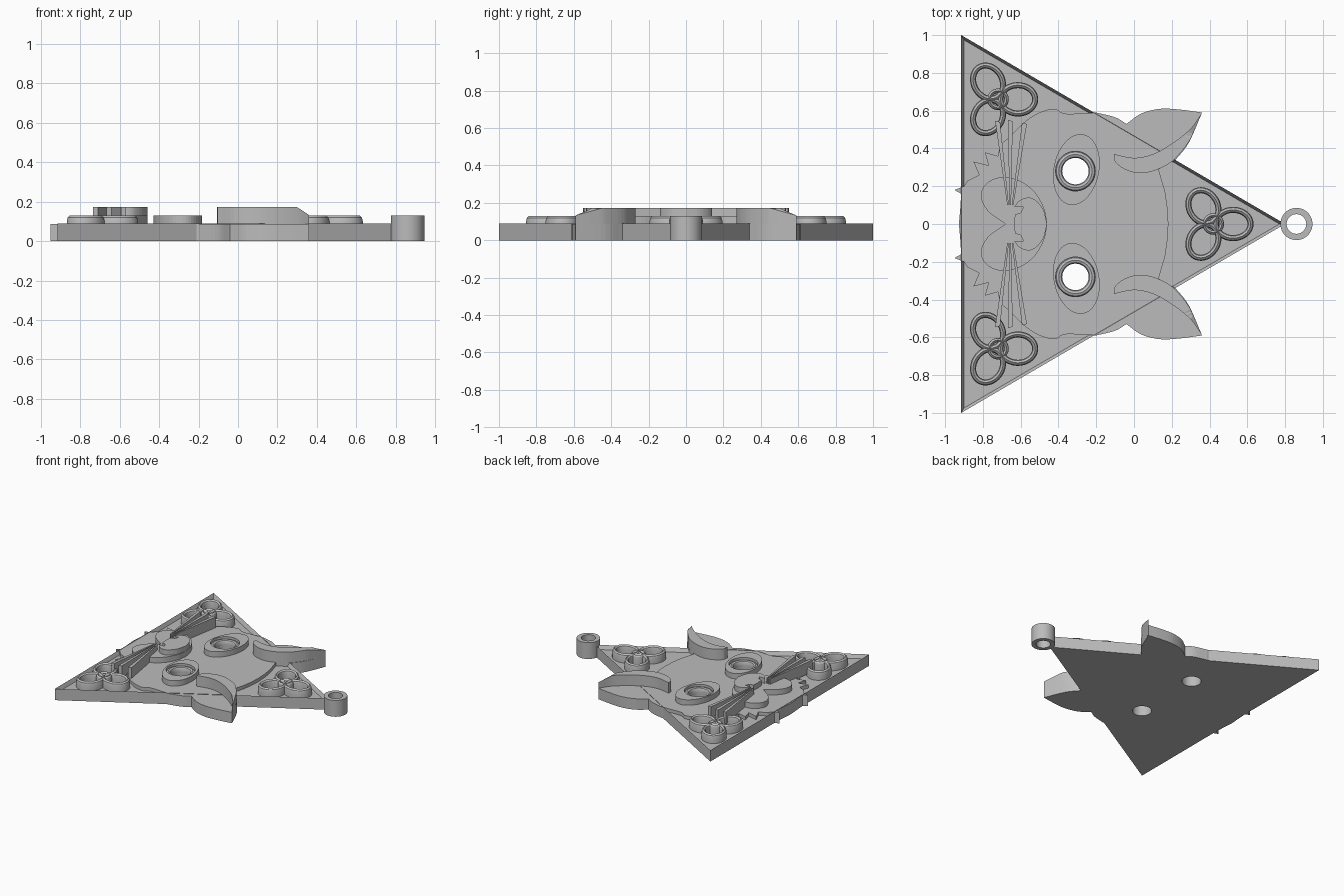
import bpy, bmesh
from math import sin, cos, pi
from mathutils import Vector

if "Cube" in bpy.data.objects:
    bpy.data.objects.remove(bpy.data.objects["Cube"])

GREY = (0.5, 0.5, 0.5, 1)
grey = bpy.data.materials.new("plain grey")
grey.use_nodes = True
grey.diffuse_color = GREY
grey.node_tree.nodes["Principled BSDF"].inputs["Base Color"].default_value = GREY

RIM, FLOOR, HEAD, MID, HIGH = 0.09, 0.06, 0.087, 0.13, 0.172


def add(name, bm):
    bmesh.ops.recalc_face_normals(bm, faces=bm.faces)
    mesh = bpy.data.meshes.new(name)
    bm.to_mesh(mesh)
    bm.free()
    ob = bpy.data.objects.new(name, mesh)
    bpy.context.collection.objects.link(ob)
    mesh.materials.append(grey)
    return ob


def slab(points, z0, z1):
    """Extrude a flat outline between two heights; returns bmesh and top face."""
    bm = bmesh.new()
    face = bm.faces.new([bm.verts.new((x, y, z0)) for x, y in points])
    out = bmesh.ops.extrude_face_region(bm, geom=[face])["geom"]
    for v in out:
        if isinstance(v, bmesh.types.BMVert):
            v.co.z = z1
    top = [f for f in out if isinstance(f, bmesh.types.BMFace)][0]
    return bm, top


def prism(name, points, z0, z1):
    return add(name, slab(points, z0, z1)[0])


def mirrored(half):
    return half + [(x, -y) for x, y in reversed(half) if y > 0]


def ellipse(cx, cy, a, b, turn=0, n=48):
    pts = []
    for i in range(n):
        t = 2 * pi * i / n
        u, v = a * cos(t), b * sin(t)
        pts.append((cx + u * cos(turn) - v * sin(turn), cy + u * sin(turn) + v * cos(turn)))
    return pts


def smooth_path(pts, steps=5):
    """Rounded open path through the given points."""
    p = [Vector(q) for q in pts]
    p = [2 * p[0] - p[1]] + p + [2 * p[-1] - p[-2]]
    out = []
    for i in range(1, len(p) - 2):
        a, b, c, d = p[i - 1:i + 3]
        for k in range(steps):
            t = k / steps
            q = 0.5 * (2 * b + (c - a) * t + (2 * a - 5 * b + 4 * c - d) * t * t
                       + (3 * b - a - 3 * c + d) * t ** 3)
            out.append((q.x, q.y))
    return out + [tuple(pts[-1])]


def cut(ob, cutter):
    mod = ob.modifiers.new("cut", "BOOLEAN")
    mod.operation, mod.solver, mod.object = "DIFFERENCE", "EXACT", cutter
    bpy.context.view_layer.objects.active = ob
    bpy.ops.object.modifier_apply(modifier=mod.name)


def drill(targets, x, y, r, z0, z1):
    cutter = prism("drill", ellipse(x, y, r, r), z0, z1)
    cutter.hide_render = True
    for ob in targets:
        cut(ob, cutter)
    bpy.data.objects.remove(cutter)


def shade(ob):
    bpy.ops.object.select_all(action="DESELECT")
    ob.select_set(True)
    bpy.context.view_layer.objects.active = ob
    bpy.ops.object.shade_smooth_by_angle()


def loop_band(name, points, width, z0, z1):
    """Closed band with rounded top and bottom edges."""
    prof = [(-1, 0), (-1, .65), (-.7, .88), (0, 1), (.7, .88), (1, .65), (1, 0)]
    n, bm, rows = len(points), bmesh.new(), []
    for i in range(n):
        p = Vector(points[i])
        d = (Vector(points[(i + 1) % n]) - Vector(points[i - 1])).normalized()
        rows.append([bm.verts.new((p.x + d.y * width * s, p.y - d.x * width * s,
                                   z0 + (z1 - z0) * h)) for s, h in prof])
    for i in range(n):
        a, b = rows[i], rows[(i + 1) % n]
        for j in range(len(prof)):
            k = (j + 1) % len(prof)
            bm.faces.new((a[j], a[k], b[k], b[j]))
    ob = add(name, bm)
    shade(ob)
    return ob


# Triangular tray with a raised rim
bm, top = slab([(-.915, -1), (.8, 0), (-.915, 1)], 0, RIM)
bmesh.ops.inset_region(bm, faces=[top], thickness=0.03)
for v in top.verts:
    v.co.z = FLOOR
tray = add("tray", bm)

# Head silhouette: crown, ears, cheeks and jagged fur
crown = [(.182, 0), (.178, .08), (.165, .17), (.13, .29), (.22, .34)]
ear_side = smooth_path([(.22, .34), (.29, .43), (.36, .59)])[1:]
ear_back = smooth_path([(.36, .59), (.25, .605), (.14, .61), (.04, .585), (-.04, .53)])[1:]
cheek = smooth_path([(-.04, .53), (-.1, .565), (-.2, .59)])[1:]
jaw = smooth_path([(-.27, .585), (-.37, .585), (-.42, .61), (-.5, .59), (-.58, .54), (-.66, .46)])
fur = [(-.71, .42), (-.72, .36), (-.79, .38), (-.77, .31), (-.85, .33), (-.82, .26),
       (-.88, .23), (-.9, .2), (-.95, .18), (-.915, .16), (-.92, .08), (-.927, 0)]
head = prism("head", mirrored(crown + ear_side + ear_back + cheek + jaw + fur), 0, HEAD)

# Eyes, ear crescents and whiskers on both sides
for s, side in ((1, "left"), (-1, "right")):
    ex, ey = -.31, .28 * s
    eye = prism(side + "_eye", ellipse(-.305, .288 * s, .19, .12, s * (pi / 2 - .2)), HEAD - .01, MID)
    drill([eye], ex, ey, .105, HEAD - .02, MID + .05)
    drill([tray, head], ex, ey, .07, -.05, MID + .05)
    loop_band(side + "_eye_ring", ellipse(ex, ey, .088, .088), .018, HEAD - .01, .118)

    inner = smooth_path([(-.105, .37), (-.1, .33), (-.05, .29), (.02, .27), (.1, .28),
                         (.2, .33), (.28, .42), (.32, .495), (.36, .59)])
    outer = smooth_path([(.36, .59), (.3, .505), (.2, .425), (.1, .37), (0, .35), (-.105, .37)])
    bm, top = slab([(x, y * s) for x, y in inner + outer[1:-1]], 0.01, HIGH)
    for v in top.verts:
        if v.co.x > .3:
            v.co.z -= (v.co.x - .3) * .65
    bmesh.ops.triangulate(bm, faces=[top])
    add(side + "_ear_crescent", bm)

    for i, (x, y) in enumerate(((-.722, .54), (-.655, .545), (-.58, .53))):
        root = -.655 + (i - 1) * .012
        prism(f"{side}_whisker_{i + 1}",
              [(root - .004, .1 * s), (root + .004, .1 * s),
               (x + .013, y * s), (x - .013, (y + .005) * s)], HEAD - .01, HIGH)

# Muzzle with two lobes, and the nose above it
lobe = smooth_path([(-.46, 0), (-.475, .08), (-.53, .175), (-.62, .235), (-.72, .245),
                    (-.79, .205), (-.81, .14), (-.77, .065), (-.68, 0)])
prism("muzzle", mirrored(lobe), HEAD - .01, MID)
nose = smooth_path([(-.46, 0), (-.48, .075), (-.52, .125), (-.56, .14), (-.605, .125), (-.635, .09)])
nose += [(-.585, .09), (-.6, .06), (-.63, .05), (-.635, 0)]
prism("nose", mirrored(nose), HEAD - .01, HIGH)

# Three-looped knots in the corners
for name, x, y in (("left", -.72, .66), ("right", -.72, -.66), ("top", .42, 0)):
    for k in range(3):
        t = 2 * pi * k / 3
        pts = ellipse(x + .105 * cos(t), y + .105 * sin(t), .092, .075, t, 40)
        loop_band(f"{name}_knot_loop_{k + 1}", pts, .016, FLOOR - .01, MID)
    loop_band(name + "_knot_ring", ellipse(x, y, .045, .045, 0, 32), .012, FLOOR - .01, MID)

# Hanging ring at the tip
ring = prism("hanging_ring", ellipse(.86, 0, .085, .085), 0, MID)
drill([ring, tray], .86, 0, .052, -.05, MID + .05)
shade(ring)
